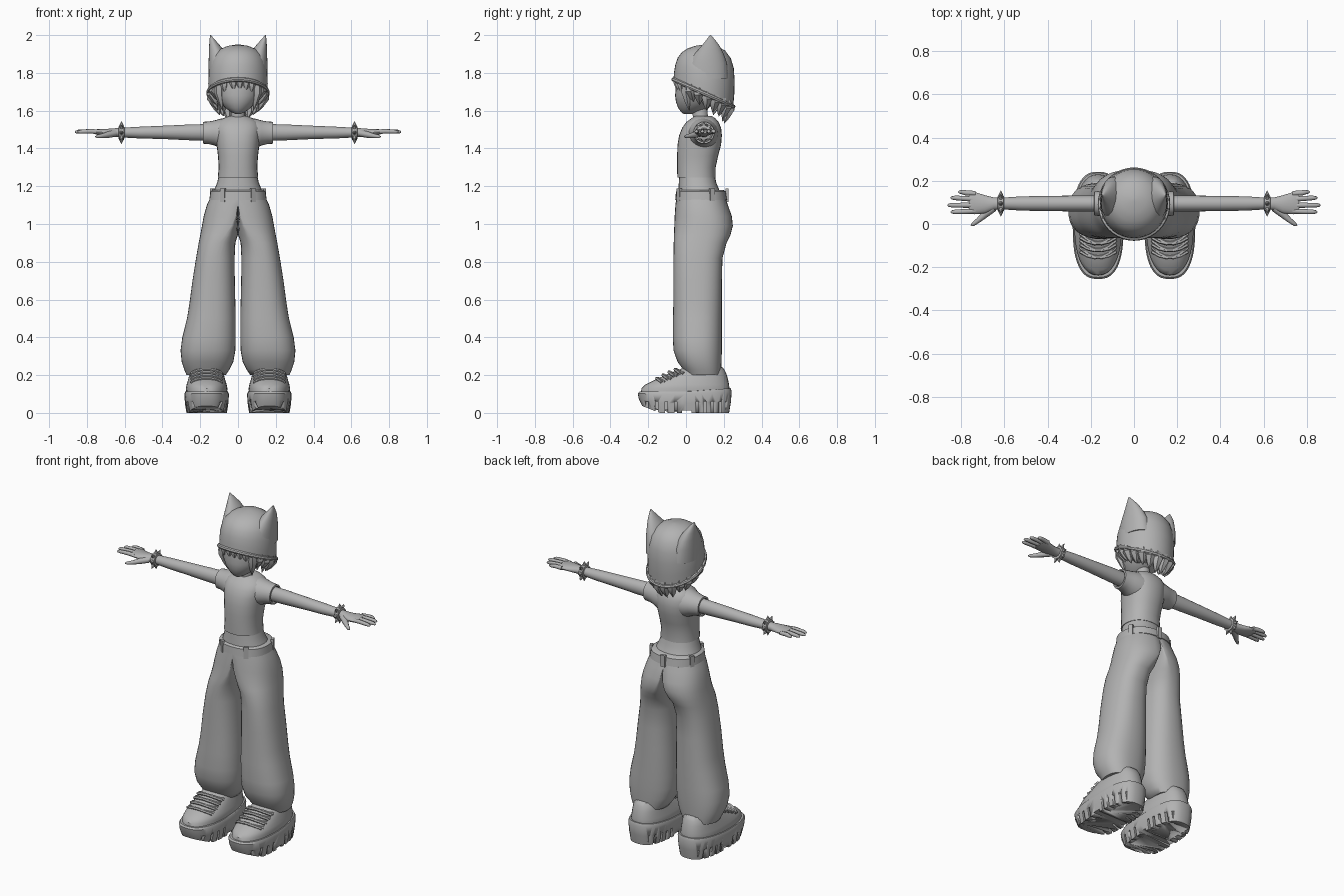
import bpy, bmesh, math, random
from mathutils import Vector

if "Cube" in bpy.data.objects:
    bpy.data.objects.remove(bpy.data.objects["Cube"])

random.seed(4)
MAT = bpy.data.materials.new("plain grey")
MAT.diffuse_color = (0.45, 0.45, 0.45, 1)
MAT.use_nodes = True
MAT.node_tree.nodes["Principled BSDF"].inputs["Base Color"].default_value = MAT.diffuse_color


def finish(name, bm, mirror=False, angle=40):
    """Turn a bmesh into an object, optionally with its mirror image in x."""
    bmesh.ops.recalc_face_normals(bm, faces=bm.faces)
    if mirror:
        geo = bmesh.ops.duplicate(bm, geom=bm.verts[:] + bm.edges[:] + bm.faces[:])["geom"]
        for e in geo:
            if isinstance(e, bmesh.types.BMVert):
                e.co.x *= -1
        bmesh.ops.reverse_faces(bm, faces=[f for f in geo if isinstance(f, bmesh.types.BMFace)])
    me = bpy.data.meshes.new(name)
    bm.to_mesh(me)
    bm.free()
    me.materials.append(MAT)
    me.shade_smooth()
    me.set_sharp_from_angle(angle=math.radians(angle))
    ob = bpy.data.objects.new(name, me)
    bpy.context.collection.objects.link(ob)
    return ob


def skin(bm, rings, cyclic=False):
    """Bridge equal rings of points into a tube with end caps."""
    vs = [[bm.verts.new(p) for p in r] for r in rings]
    n = len(vs[0])
    for a, b in zip(vs, vs[1:] + (vs[:1] if cyclic else [])):
        for i in range(n):
            bm.faces.new((a[i], a[(i + 1) % n], b[(i + 1) % n], b[i]))
    if not cyclic:
        bm.faces.new(vs[0])
        bm.faces.new(vs[-1])


def unit(n, power=2.0):
    """Superellipse outline of unit radius."""
    out = []
    for i in range(n):
        c, s = math.cos(2 * math.pi * i / n), math.sin(2 * math.pi * i / n)
        out.append((math.copysign(abs(c) ** (2 / power), c), math.copysign(abs(s) ** (2 / power), s)))
    return out


def loft_z(bm, rows, n=28, power=2.0):
    """Rows of (z, x centre, x radius, y front, y back)."""
    skin(bm, [[(cx + rx * c, (y0 + y1) / 2 + (y1 - y0) / 2 * s, z) for c, s in unit(n, power)]
              for z, cx, rx, y0, y1 in rows])


def loft_x(bm, rows, n=20):
    """Rows of (x, y centre, z centre, y radius, z radius)."""
    skin(bm, [[(x, cy + ry * c, cz + rz * s) for c, s in unit(n)] for x, cy, cz, ry, rz in rows])


def tube(bm, pts, n=8, cyclic=False):
    """Sweep a circle along points (x, y, z, radius)."""
    P = [Vector(p[:3]) for p in pts]
    rings, m = [], len(P)
    d0 = P[-1] - P[0]
    up = Vector((0, 0, 1)) if cyclic or abs(d0.z) < 0.8 * d0.length else Vector((0, 1, 0))
    for i in range(m):
        t = (P[(i + 1) % m] - P[i - 1]) if cyclic else (P[min(i + 1, m - 1)] - P[max(i - 1, 0)])
        a = t.cross(up).normalized()
        b = a.cross(t).normalized()
        rings.append([P[i] + (a * c + b * s) * pts[i][3] for c, s in unit(n)])
    skin(bm, rings, cyclic)


def box(bm, c, size, rot=0.0):
    vs = bmesh.ops.create_cube(bm, size=1)["verts"]
    for v in vs:
        x, y, z = (v.co[i] * size[i] for i in range(3))
        v.co = Vector(c) + Vector((x * math.cos(rot) - y * math.sin(rot), x * math.sin(rot) + y * math.cos(rot), z))


def part(name, build, rows, mirror=False, **kw):
    bm = bmesh.new()
    build(bm, rows, **kw)
    return finish(name, bm, mirror)


# trousers: egg-shaped rings (z, inner x, seam x, outer x, front y, back y)
legs = [(1.15, 0, 0, .142, -.05, .205), (1.10, 0, 0, .165, -.056, .222), (1.04, 0, .012, .182, -.06, .243),
        (.99, 0, .035, .191, -.062, .248), (.94, .001, .07, .2, -.064, .235), (.90, .014, .10, .208, -.065, .215),
        (.82, .018, .12, .222, -.066, .193), (.70, .017, .13, .241, -.067, .19), (.58, .014, .135, .257, -.067, .19),
        (.50, .012, .14, .27, -.069, .19), (.40, .012, .15, .295, -.07, .19), (.33, .014, .16, .304, -.066, .19),
        (.27, .025, .165, .298, -.045, .188), (.23, .045, .168, .285, -.015, .186), (.20, .065, .168, .272, .0, .184)]
bm = bmesh.new()
skin(bm, [[(s0 + c * ((x1 - s0) if c > 0 else (s0 - x0)), (y0 + y1) / 2 + (y1 - y0) / 2 * s, z)
           for c, s in unit(36, 2.35)] for z, x0, s0, x1, y0, y1 in legs])
bmesh.ops.delete(bm, geom=[f for f in bm.faces if all(abs(v.co.x) < 1e-4 for v in f.verts)], context='FACES')
finish("trousers", bm, True, 60)

# belt and its loops
part("belt", loft_z, [(1.122, 0, .14, -.045, .205), (1.128, 0, .152, -.057, .217), (1.172, 0, .146, -.053, .21),
                      (1.18, 0, .135, -.043, .198)], n=36, power=2.3)
bm = bmesh.new()
for deg in (-122, -58, 25, 90, 155):
    a = math.radians(deg)
    box(bm, (.15 * math.cos(a), .08 + .136 * math.sin(a), 1.152), (.016, .026, .07), a)
finish("belt_loops", bm)

# midriff, shirt and sleeves
part("midriff", loft_z, [(1.15, 0, .137, -.043, .19), (1.19, 0, .122, -.04, .172), (1.22, 0, .11, -.038, .16),
                         (1.27, 0, .098, -.035, .15)], power=2.2)
part("shirt", loft_z, [(1.245, 0, .1, -.038, .15), (1.246, 0, .107, -.046, .157), (1.30, 0, .102, -.047, .157),
                       (1.36, 0, .106, -.047, .17), (1.42, 0, .113, -.045, .186), (1.47, 0, .118, -.036, .19),
                       (1.51, 0, .122, -.02, .186), (1.54, 0, .108, .002, .172), (1.56, 0, .078, .03, .155),
                       (1.572, 0, .045, .045, .135)], power=2.25)
part("sleeves", loft_x, [(.05, .09, 1.475, .085, .085), (.09, .09, 1.478, .08, .08), (.125, .093, 1.482, .068, .066),
                         (.16, .095, 1.483, .058, .059), (.184, .095, 1.483, .055, .058), (.185, .095, 1.483, .046, .048),
                         (.165, .095, 1.484, .044, .046)], True, n=24)

# arms, palms, fingers and thumb
part("arms", loft_x, [(.16, .095, 1.485, .038, .044), (.25, .095, 1.485, .037, .042), (.4, .095, 1.485, .035, .035),
                      (.52, .095, 1.484, .033, .031), (.61, .095, 1.484, .027, .026), (.65, .094, 1.484, .029, .023),
                      (.69, .091, 1.484, .042, .02), (.74, .097, 1.487, .052, .016), (.765, .1, 1.488, .05, .01)], True)
bm = bmesh.new()
for y0, y1, tip in ((.141, .148, .815), (.115, .121, .85), (.087, .087, .864), (.06, .056, .85)):
    tube(bm, [(.735, y0, 1.488, .012), (.78, (y0 + y1) / 2, 1.491, .012), (tip - .02, y1, 1.489, .0105),
              (tip - .005, y1, 1.487, .007), (tip, y1, 1.486, .002)])
tube(bm, [(.65, .075, 1.48, .018), (.69, .045, 1.472, .017), (.72, .018, 1.466, .012), (.745, -.001, 1.463, .009),
          (.755, -.008, 1.462, .003)])
finish("fingers", bm, True, 60)

# spiked bracelets
bm = bmesh.new()
loft_x(bm, [(.602, .095, 1.484, .03, .03), (.604, .095, 1.484, .038, .038), (.63, .095, 1.484, .038, .038),
            (.632, .095, 1.484, .03, .03)])
for i in range(8):
    c, s = math.cos(i * math.pi / 4), math.sin(i * math.pi / 4)
    tube(bm, [(.617, .095 + r * c, 1.484 + r * s, w) for r, w in ((.036, .011), (.044, .009), (.06, .0008))], n=6)
finish("spiked_bracelets", bm, True, 30)

# neck and head
part("neck", loft_z, [(1.54, 0, .045, .04, .13), (1.58, 0, .037, .035, .115), (1.65, 0, .037, .03, .115)])
part("head", loft_z, [(1.582, 0, .012, -.012, .03), (1.592, 0, .036, -.025, .07), (1.615, 0, .068, -.042, .12),
                      (1.645, 0, .096, -.053, .16), (1.68, 0, .114, -.058, .18), (1.72, 0, .12, -.054, .19),
                      (1.80, 0, .12, -.05, .19)])


def brim_z(y):
    return 1.765 - .455 * (y + .066)


# hair: skull cap plus pointed locks hanging from under the hat
bm = bmesh.new()
loft_z(bm, [(1.625, 0, .08, .08, .17), (1.65, 0, .118, .045, .205), (1.70, 0, .136, .01, .225),
            (1.78, 0, .135, -.02, .22)])
locks = [(d, .085 + random.random() * .03, .03) for d in range(-28, 210, 18)]
locks += [(d, .15, .026) for d in (-42, 222)] + [(d, .07, .022) for d in (-58, -72, -86, -100, -122, 238)]
for deg, drop, r in locks:
    c, s = math.cos(math.radians(deg)), math.sin(math.radians(deg))
    z = brim_z(.092 + .14 * s) + .015
    end = 1.0 if drop < .08 else .82
    tube(bm, [(.134 * c * k, .092 + .137 * s * k, z - drop * f, r * w)
              for f, k, w in ((0, 1, .9), (.35, 1.02, 1), (.7, (1 + end) / 2, .6), (1, end, .04))], n=6)
finish("hair", bm)

# beanie: dome over a tilted brim, two ears, rolled edge
bm = bmesh.new()
dome = ((0, 1), (.2, 1.01), (.42, .995), (.62, .94), (.78, .82), (.9, .62), (.97, .36), (1, .06))
rings = []
for u, k in dome:
    ring = []
    for c, s in unit(36):
        b = brim_z(.092 + .158 * s)
        ring.append((.156 * c * k, .092 + (.02 * u) + .158 * s * k, b + (1.95 - b) * u))
    rings.append(ring)
skin(bm, rings)
finish("beanie", bm, False, 60)
part("beanie_ears", loft_z, [(1.77, .085, .07, .0, .225), (1.85, .096, .06, .012, .218), (1.90, .108, .046, .045, .2),
                             (1.94, .122, .031, .08, .18), (1.97, .134, .017, .104, .158),
                             (2.0, .146, .002, .127, .133)], True)
part("beanie_edge", tube, [(.156 * c, .092 + .158 * s, brim_z(.092 + .158 * s), .012) for c, s in unit(40)], cyclic=True)

# boot soles with tread grooves cut across them
CX = .166
bm = bmesh.new()
loft_z(bm, [(0, CX, .107, -.232, .228), (.05, CX, .115, -.25, .238), (.098, CX, .118, -.255, .242),
            (.112, CX, .112, -.247, .236)], n=48, power=2.6)
for v in bm.verts:
    low = max(0, 1 - v.co.z / .11)
    v.co.z += max(0, -v.co.y - .14) * .4 * low + max(0, v.co.y) * .08 * (1 - low)
sole = finish("boot_soles", bm, True, 35)
bm = bmesh.new()
for y in (-.205, -.155, -.105, -.055, .06, .1, .14, .18, .215):
    for side in (-1, 1):
        for edge in (-1, 1):
            box(bm, (side * CX + edge * .1, y, .015), (.08, .013, .09))
for side in (-1, 1):
    box(bm, (side * CX, .005, -.002), (.26, .05, .03))
cutter = finish("groove_cutter", bm)
cutter.hide_render = True
mod = sole.modifiers.new("grooves", 'BOOLEAN')
mod.operation, mod.solver, mod.object = 'DIFFERENCE', 'EXACT', cutter
bpy.context.view_layer.update()
cut = bpy.data.meshes.new_from_object(sole.evaluated_get(bpy.context.evaluated_depsgraph_get()))
sole.modifiers.clear()
sole.data = cut
bpy.data.objects.remove(cutter)

# boot uppers and laces
part("boot_uppers", loft_z, [(.09, CX, .106, -.24, .23), (.13, CX, .11, -.236, .23), (.15, CX, .106, -.215, .228),
                             (.17, CX, .1, -.175, .224), (.195, CX, .093, -.12, .218), (.22, CX, .085, -.06, .208),
                             (.24, CX, .075, -.01, .195), (.245, CX, .06, .01, .18)], True, n=36, power=2.3)
bm = bmesh.new()
for y, z in ((-.155, .17), (-.122, .187), (-.09, .203), (-.058, .217)):
    for tilt in (-.006, .006):
        tube(bm, [(CX + k * .082, y + .035 * k * k + tilt * k * 1.5, z + .014 - .022 * k * k, .0085)
                  for k in (-1, -.6, -.2, .2, .6, 1)], n=6)
finish("boot_laces", bm, True)
